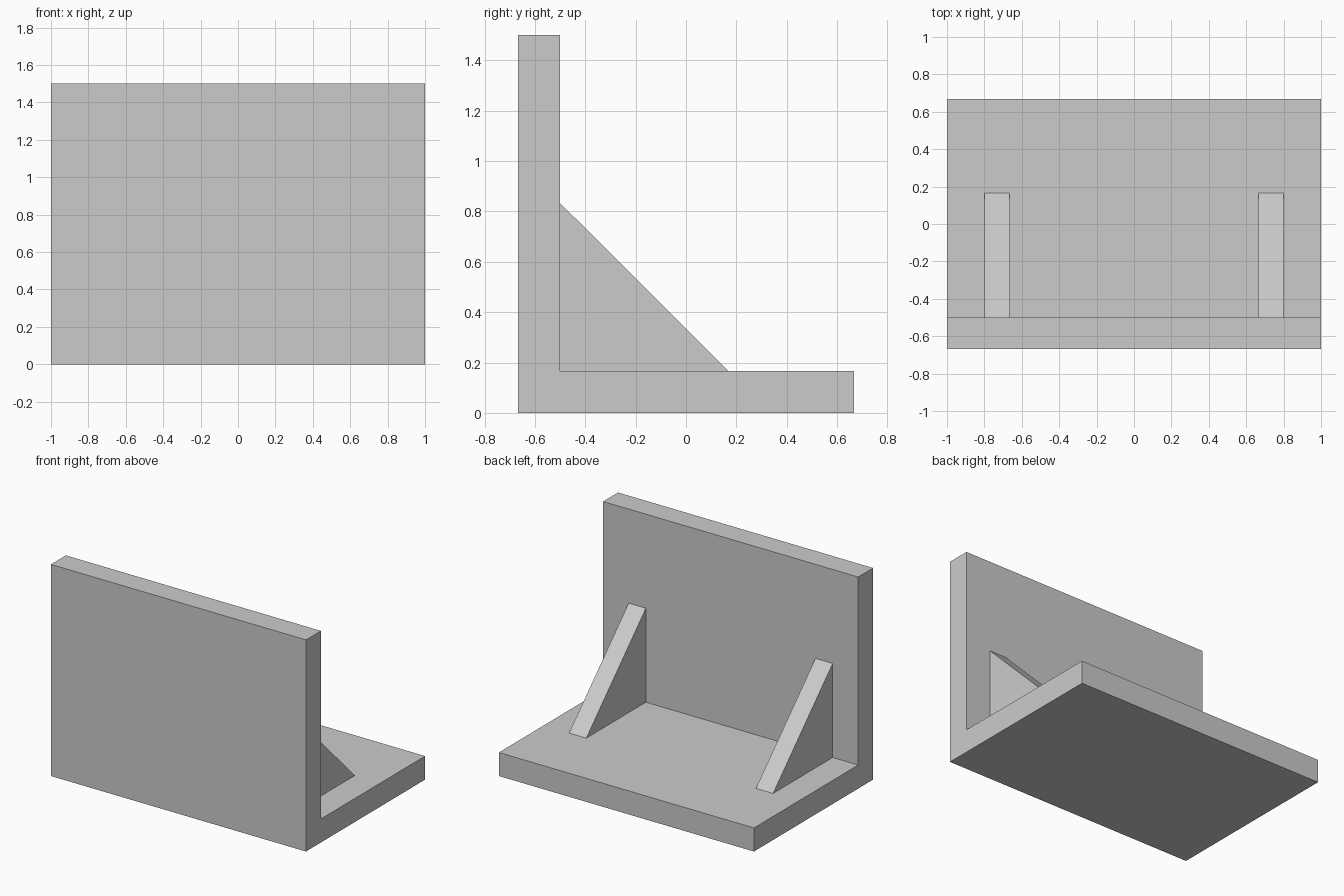
import bpy
import bmesh

cube = bpy.data.objects.get("Cube")
if cube:
    bpy.data.objects.remove(cube, do_unlink=True)

grey = bpy.data.materials.new("plain_grey")
grey.use_nodes = True
colour = (0.6, 0.6, 0.6, 1)
grey.diffuse_color = colour
grey.node_tree.nodes["Principled BSDF"].inputs["Base Color"].default_value = colour


def extrude_profile(name, profile, x_min, x_max):
    """Extrude a closed (y, z) outline along x."""
    bm = bmesh.new()
    face = bm.faces.new([bm.verts.new((x_min, y, z)) for y, z in profile])
    result = bmesh.ops.extrude_face_region(bm, geom=[face])
    moved = [v for v in result["geom"] if isinstance(v, bmesh.types.BMVert)]
    bmesh.ops.translate(bm, verts=moved, vec=(x_max - x_min, 0, 0))
    bmesh.ops.recalc_face_normals(bm, faces=bm.faces)
    mesh = bpy.data.meshes.new(name)
    bm.to_mesh(mesh)
    bm.free()
    mesh.materials.append(grey)
    obj = bpy.data.objects.new(name, mesh)
    bpy.context.collection.objects.link(obj)
    return obj


depth = 0.667       # half of the base depth
inner = -0.5        # inner face of the upright plate
floor = 0.167       # top of the base plate

# L-shaped body: base plate and upright plate in one piece
extrude_profile("angle_plate", [
    (-depth, 0), (depth, 0), (depth, floor),
    (inner, floor), (inner, 1.5), (-depth, 1.5)], -1, 1)

# Triangular ribs bracing the inner corner
rib = [(inner, floor), (0.167, floor), (inner, 0.833)]
for name, x_min in (("right_rib", -0.8), ("left_rib", 0.665)):
    extrude_profile(name, rib, x_min, x_min + 0.135)
